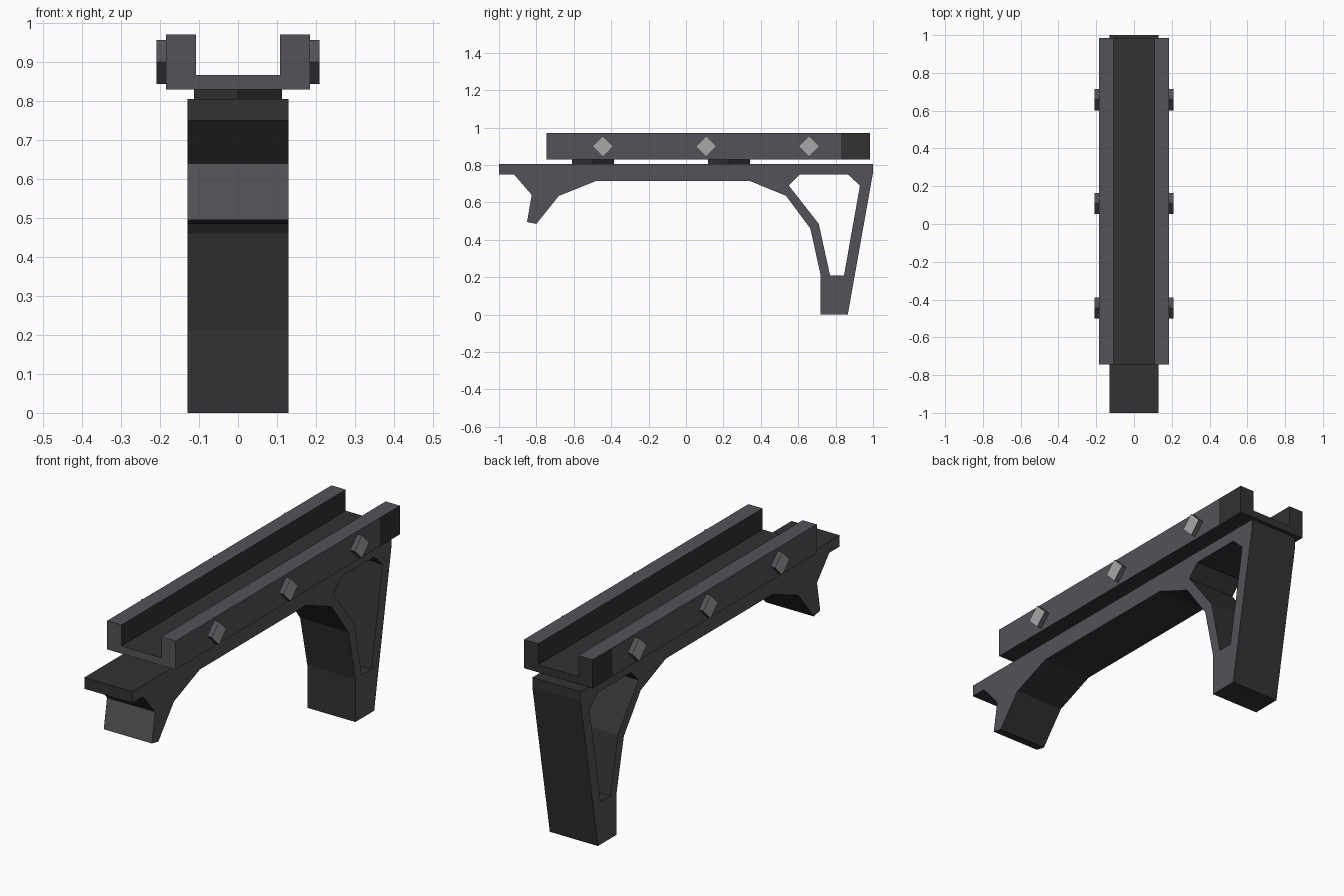
import bpy, bmesh
from mathutils import Vector

cube = bpy.data.objects.get("Cube")
if cube:
    bpy.data.objects.remove(cube, do_unlink=True)


def material(name, rgb):
    m = bpy.data.materials.new(name)
    m.use_nodes = True
    m.diffuse_color = (*rgb, 1)
    m.node_tree.nodes["Principled BSDF"].inputs["Base Color"].default_value = (*rgb, 1)
    return m


MATS = [material("charcoal", (0.032, 0.032, 0.032)),
        material("slate_grey", (0.088, 0.085, 0.095)),
        material("bolt_silver", (0.39, 0.39, 0.39))]
DARK, GREY, SILVER = range(3)


def extrude_loops(name, loops, to_point, offset, rule, cut=None):
    """Fill closed outlines (later ones are holes), extrude, and colour faces by rule."""
    bm = bmesh.new()
    for loop in loops:
        vs = [bm.verts.new(to_point(*p)) for p in loop]
        for a, b in zip(vs, vs[1:] + vs[:1]):
            bm.edges.new((a, b))
    bmesh.ops.triangle_fill(bm, edges=bm.edges[:], use_beauty=True)
    ext = bmesh.ops.extrude_face_region(bm, geom=bm.faces[:], use_keep_orig=True)
    moved = [g for g in ext["geom"] if isinstance(g, bmesh.types.BMVert)]
    bmesh.ops.translate(bm, verts=moved, vec=Vector(offset))
    if cut is not None:
        bmesh.ops.bisect_plane(bm, geom=bm.verts[:] + bm.edges[:] + bm.faces[:],
                               plane_co=(0, cut, 0), plane_no=(0, 1, 0))
    bmesh.ops.recalc_face_normals(bm, faces=bm.faces[:])
    bm.normal_update()
    for f in bm.faces:
        f.material_index = rule(f.normal, f.calc_center_median())
    mesh = bpy.data.meshes.new(name)
    bm.to_mesh(mesh)
    bm.free()
    for m in MATS:
        mesh.materials.append(m)
    obj = bpy.data.objects.new(name, mesh)
    bpy.context.collection.objects.link(obj)
    return obj


def diamond(a, b, r):
    return [(a - r, b), (a, b - r), (a + r, b), (a, b + r)]


# Grip body: side outline with front hook, arch and rear leg, plus the leg opening
outline = [(-1, .805), (-1, .75), (-.92, .75), (-.825, .64), (-.85, .495), (-.8, .485),
           (-.68, .635), (-.48, .715), (.34, .715), (.535, .635), (.665, .46),
           (.72, .21), (.72, 0), (.865, 0), (1, .76), (1, .805)]
opening = [(.61, .75), (.865, .75), (.93, .69), (.845, .21), (.77, .21),
           (.71, .485), (.55, .69)]


def body_rule(n, c):
    hook_front = n.y < -.9 and c.y < -.8 and .5 < c.z < .65
    return GREY if abs(n.x) > .9 or hook_front else DARK


extrude_loops("grip_body", [outline, opening], lambda y, z: (-.13, y, z),
              (.26, 0, 0), body_rule)

# Rail: U-shaped channel, dark inside, below and around its rear end
half = [(.185, .83), (.185, .97), (.108, .97), (.108, .867)]
channel = half + [(-x, z) for x, z in reversed(half)]
REAR_BAND = .83


def rail_rule(n, c):
    outer_side = abs(c.x) > .18 and c.y < REAR_BAND
    wall_top = n.z > .9 and c.z > .95
    return GREY if outer_side or wall_top or n.y < -.9 else DARK


extrude_loops("rail_channel", [channel], lambda x, z: (x, -.745, z),
              (0, 1.73, 0), rail_rule, cut=REAR_BAND)

# Four-sided spacers between body and rail
for i, y in enumerate((-.497, .23)):
    extrude_loops(f"spacer_{i + 1}", [diamond(0, y, .113)],
                  lambda x, y: (x, y, .8), (0, 0, .035), lambda n, c: DARK)

# Diamond bolt heads on both sides of the rail
for side, s in (("left", 1), ("right", -1)):
    for i, y in enumerate((-.445, .108, .658)):
        extrude_loops(f"bolt_{side}_{i + 1}", [diamond(y, .9, .056)],
                      lambda y, z: (s * .18, y, z), (s * .029, 0, 0),
                      lambda n, c: SILVER if abs(n.x) > .9 else GREY)
